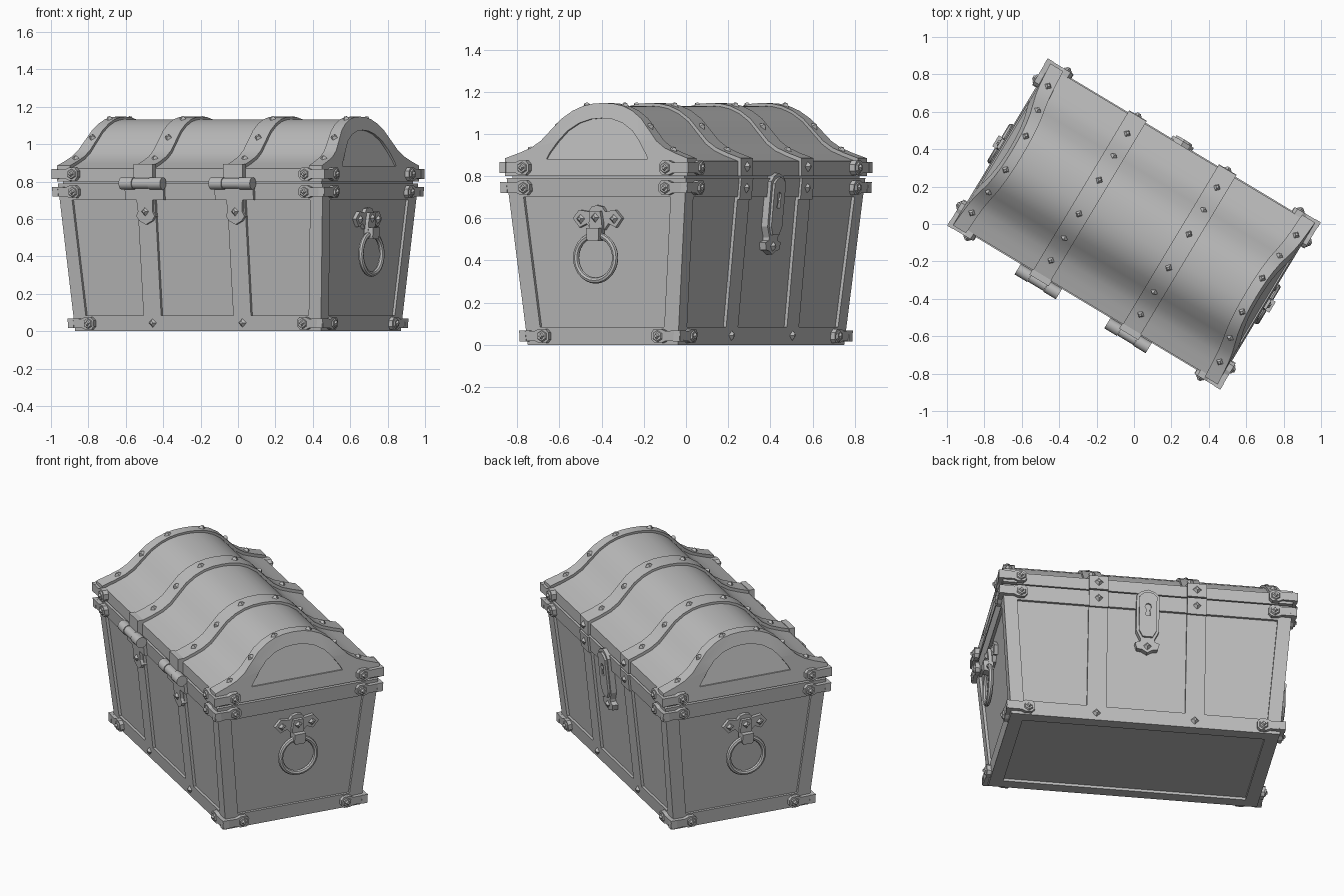
import bpy, bmesh, math
from mathutils import Matrix, Vector

if "Cube" in bpy.data.objects:
    bpy.data.objects.remove(bpy.data.objects["Cube"])

TURN = -math.radians(31)          # the chest stands turned on the ground
grey = bpy.data.materials.new("plain grey")
grey.diffuse_color = (0.5, 0.5, 0.5, 1)
grey.use_nodes = True
grey.node_tree.nodes["Principled BSDF"].inputs["Base Color"].default_value = grey.diffuse_color


def half_length(z):               # end wall, leaning out on the body, in on the lid
    if z < 0.79:
        return 0.766 + 0.076 * z
    return 0.826 - 0.25 * max(0, z - 0.885)


def half_width(z):                # long wall
    return 0.415 + 0.1025 * min(z, 0.79)


def finish(name, bm):
    bmesh.ops.recalc_face_normals(bm, faces=bm.faces)
    me = bpy.data.meshes.new(name)
    bm.to_mesh(me)
    bm.free()
    me.materials.append(grey)
    ob = bpy.data.objects.new(name, me)
    bpy.context.collection.objects.link(ob)
    ob.rotation_euler.z = TURN
    return ob


def loft(name, near, far):
    """Solid between two matching outlines."""
    bm = bmesh.new()
    a = [bm.verts.new(p) for p in near]
    b = [bm.verts.new(p) for p in far]
    n = len(a)
    bm.faces.new(a)
    bm.faces.new(b[::-1])
    for i in range(n):
        j = (i + 1) % n
        bm.faces.new((a[i], b[i], b[j], a[j]))
    return finish(name, bm)


def on_wall(wall, s, p, d):
    """Point (across, height) on a wall, d above its surface."""
    h, z = p
    if wall == "end":
        return Vector((s * (half_length(z) + d), h, z))
    return Vector((h, s * (half_width(z) + d), z))


def plate(name, wall, s, pts, d0, d1):
    return loft(name, [on_wall(wall, s, p, d0) for p in pts],
                [on_wall(wall, s, p, d1) for p in pts])


def stud(name, loc, normal, r=0.025, top=0.009, h=0.016, sides=4):
    bm = bmesh.new()
    rot = Vector(normal).to_track_quat("Z", "Y").to_matrix().to_4x4()
    m = Matrix.Translation(loc) @ rot @ Matrix.Translation((0, 0, h / 2))
    bmesh.ops.create_cone(bm, cap_ends=True, segments=sides, radius1=r,
                          radius2=top, depth=h, matrix=m)
    return finish(name, bm)


def wall_stud(name, wall, s, p, d, **kw):
    n = (s, 0, 0) if wall == "end" else (0, s, 0)
    return stud(name, on_wall(wall, s, p, d), n, **kw)


def cut(ob, cutters):
    bpy.context.view_layer.objects.active = ob
    for c in cutters:
        m = ob.modifiers.new("cut", "BOOLEAN")
        m.operation, m.object = "DIFFERENCE", c
        bpy.ops.object.modifier_apply(modifier=m.name)
        bpy.data.objects.remove(c)


def mirror_pts(half):             # outline symmetric about across = 0
    return half + [(-h, z) for h, z in reversed(half) if h > 1e-6]


def box_ring(z, inset=0.0):
    x, y = half_length(z) - inset, half_width(z) - inset
    return [(x, y, z), (-x, y, z), (-x, -y, z), (x, -y, z)]


# body with recessed panels on every wall and underneath
body = loft("body", box_ring(0), box_ring(0.79))
LO, HI, STRAP, STRAP_U = 0.085, 0.70, 0.055, 0.28
panels = []
for s in (-1, 1):
    e = [half_width(z) - 0.08 for z in (LO, HI)]
    panels.append(plate("end_cutter", "end", s,
                        [(-e[0], LO), (e[0], LO), (e[1], HI), (-e[1], HI)], -0.016, 0.1))
    inner = STRAP_U - STRAP
    panels.append(plate("mid_cutter", "long", s,
                        [(-inner, LO), (inner, LO), (inner, HI), (-inner, HI)], -0.016, 0.1))
    for t in (-1, 1):
        o = [half_length(z) - 0.077 for z in (LO, HI)]
        i = STRAP_U + STRAP
        panels.append(plate("side_cutter", "long", s,
                            [(t * i, LO), (t * o[0], LO), (t * o[1], HI), (t * i, HI)],
                            -0.016, 0.1))
floor = [(0.69, 0.345), (-0.69, 0.345), (-0.69, -0.345), (0.69, -0.345)]
panels.append(loft("floor_cutter", [(x, y, -0.1) for x, y in floor],
                   [(x, y, 0.016) for x, y in floor]))
cut(body, panels)
loft("seam", [(x, y, 0.78) for x, y, _ in box_ring(0.79, 0.02)],
     [(x, y, 0.81) for x, y, _ in box_ring(0.79, 0.02)])

# lid: arched profile swept along the length
ARCH = [(0.505, 0.80), (0.505, 0.885), (0.43, 0.91), (0.37, 0.934), (0.32, 0.967),
        (0.27, 1.02), (0.22, 1.073), (0.165, 1.11), (0.11, 1.133), (0.055, 1.144), (0, 1.147)]
outer = mirror_pts(ARCH)
wood = [(v * 0.97, z - 0.014 if z > 0.81 else z) for v, z in outer]
under = [(v * 0.95, z - 0.025 if z > 0.81 else z) for v, z in outer]
loft("lid", [(-half_length(z) + 0.025, v, z) for v, z in wood],
     [(half_length(z) - 0.025, v, z) for v, z in wood])


def arch_height(v):
    v = abs(v)
    for (v1, z1), (v0, z0) in zip(ARCH[1:], ARCH[2:]):
        if v0 <= v <= v1:
            return z0 + (z1 - z0) * (v - v0) / (v1 - v0)


def arch_studs(name, u_of_z):
    for t in (-1, 1):
        for v in (0.105, 0.255, 0.395):
            z = arch_height(v)
            slope = (arch_height(v + 0.02) - arch_height(v - 0.02)) / 0.04
            stud(name, (u_of_z(z), t * v, z - 0.002), (0, -t * slope, 1), r=0.022)


# lid end arches with recessed panel
WINDOW = mirror_pts([(0.28, 0.882), (0.265, 0.91), (0.225, 0.965), (0.18, 1.015),
                     (0.12, 1.052), (0.06, 1.07), (0, 1.075)])
for s in (-1, 1):
    end = loft("lid_end", [(s * (0.745 - 0.17 * max(0, z - 0.885)), v, z) for v, z in outer],
               [(s * half_length(z), v, z) for v, z in outer])
    cut(end, [plate("window_cutter", "end", s, WINDOW, -0.016, 0.1)])
    arch_studs("lid_end_stud", lambda z: s * (0.78 - 0.17 * (z - 0.885)))

# straps over the lid, continued onto the lock side of the body
for s in (-1, 1):
    c = s * STRAP_U
    ring = outer + under[::-1]
    loft("lid_strap", [(c - STRAP, v, z) for v, z in ring], [(c + STRAP, v, z) for v, z in ring])
    arch_studs("lid_strap_stud", lambda z: c)
    plate("body_strap", "long", 1, [(c - STRAP, 0.69), (c + STRAP, 0.69),
                                    (c + STRAP, 0.79), (c - STRAP, 0.79)], -0.005, 0.012)
    for z in (0.845, 0.745):
        wall_stud("strap_stud", "long", 1, (c, z), 0.01)
    for t in (-1, 1):
        wall_stud("base_stud", "long", t, (c, 0.045), -0.001)

# corner claws, three levels on each corner, two arms each
for z in (0.84, 0.745, 0.042):
    for wall, size in (("end", half_width), ("long", half_length)):
        for s in (-1, 1):
            for t in (-1, 1):
                e = size(z)
                shape = [(-0.135, 0.016), (-0.118, 0.034), (-0.082, 0.034), (-0.06, 0.024),
                         (0.026, 0.026)]
                shape += [(h, -k) for h, k in reversed(shape)]
                plate("corner_claw", wall, s, [(t * (e + h), z + k) for h, k in shape],
                      -0.01, 0.024)
                wall_stud("claw_boss", wall, s, (t * (e - 0.1), z), 0.02,
                          r=0.03, top=0.024, h=0.012, sides=6)
                wall_stud("claw_stud", wall, s, (t * (e - 0.1), z), 0.03, r=0.018, h=0.012)

# hinges on the front
for c in (-STRAP_U, STRAP_U):
    for u, length, r in ((-0.09, 0.078, 0.033), (0, 0.1, 0.029), (0.09, 0.078, 0.033)):
        bm = bmesh.new()
        m = Matrix.Translation((c + u, -0.527, 0.79)) @ Matrix.Rotation(math.pi / 2, 4, "Y")
        bmesh.ops.create_cone(bm, cap_ends=True, segments=14, radius1=r, radius2=r,
                              depth=length, matrix=m)
        finish("hinge_barrel", bm)
    leaf = mirror_pts([(0.12, 0.785), (0.12, 0.70), (0.05, 0.70), (0.045, 0.64),
                       (0.058, 0.615), (0.04, 0.59), (0, 0.57)])
    plate("hinge_lower_leaf", "long", -1, [(c + h, z) for h, z in leaf], -0.017, 0.018)
    plate("hinge_upper_leaf", "long", -1, [(c - 0.06, 0.79), (c + 0.06, 0.79),
                                           (c + 0.06, 0.895), (c - 0.06, 0.895)], -0.01, 0.024)
    wall_stud("hinge_stud", "long", -1, (c, 0.64), 0.016)

# lock hasp on the back
hasp = mirror_pts([(0, 0.815), (0.04, 0.80), (0.065, 0.775), (0.065, 0.56), (0.04, 0.51),
                   (0.04, 0.495), (0.07, 0.485), (0.06, 0.45), (0.03, 0.445), (0, 0.428)])
plate("lock_back", "long", 1, hasp, -0.017, 0.018)
face = mirror_pts([(0, 0.795), (0.03, 0.785), (0.05, 0.765), (0.05, 0.56), (0.028, 0.52)])
lock = plate("lock_face", "long", 1, face, 0.01, 0.03)
keyhole = mirror_pts([(0, 0.725), (0.014, 0.718), (0.018, 0.70), (0.009, 0.685), (0.014, 0.65)])
cut(lock, [plate("keyhole_cutter", "long", 1, keyhole, 0.02, 0.1)])
wall_stud("lock_stud", "long", 1, (0, 0.468), 0.016)

# ring handles on both ends
mount = mirror_pts([(0, 0.662), (0.03, 0.655), (0.045, 0.632), (0.1, 0.64), (0.135, 0.60),
                    (0.1, 0.557), (0.06, 0.575), (0.035, 0.545)])
for s in (-1, 1):
    plate("handle_mount", "end", s, mount, -0.018, 0.006)
    plate("handle_strap", "end", s, mirror_pts([(0.028, 0.635), (0.036, 0.58), (0.034, 0.50)]),
          0.0, 0.026)
    plate("handle_loop", "end", s, mirror_pts([(0.034, 0.555), (0.034, 0.505), (0.028, 0.492)]),
          0.01, 0.056)
    for v, d in ((-0.092, 0.004), (0, 0.024), (0.092, 0.004)):
        wall_stud("handle_stud", "end", s, (v, 0.605 if v == 0 else 0.598), d)
    bpy.ops.mesh.primitive_torus_add(major_radius=0.108, minor_radius=0.015,
                                     major_segments=28, minor_segments=8)
    ring = bpy.context.object
    ring.name = "ring_handle"
    ring.data.transform(Matrix.Translation((s * 0.832, 0, 0.413))
                        @ Matrix.Rotation(math.pi / 2, 4, "Y"))
    ring.rotation_euler.z = TURN
    ring.data.materials.append(grey)

# smooth curves, keep hard edges
bpy.ops.object.select_all(action="DESELECT")
for ob in bpy.data.objects:
    if ob.name.split(".")[0] in ("lid", "lid_end", "lid_strap", "hinge_barrel", "ring_handle"):
        ob.select_set(True)
        bpy.context.view_layer.objects.active = ob
bpy.ops.object.shade_smooth_by_angle(angle=math.radians(30))
